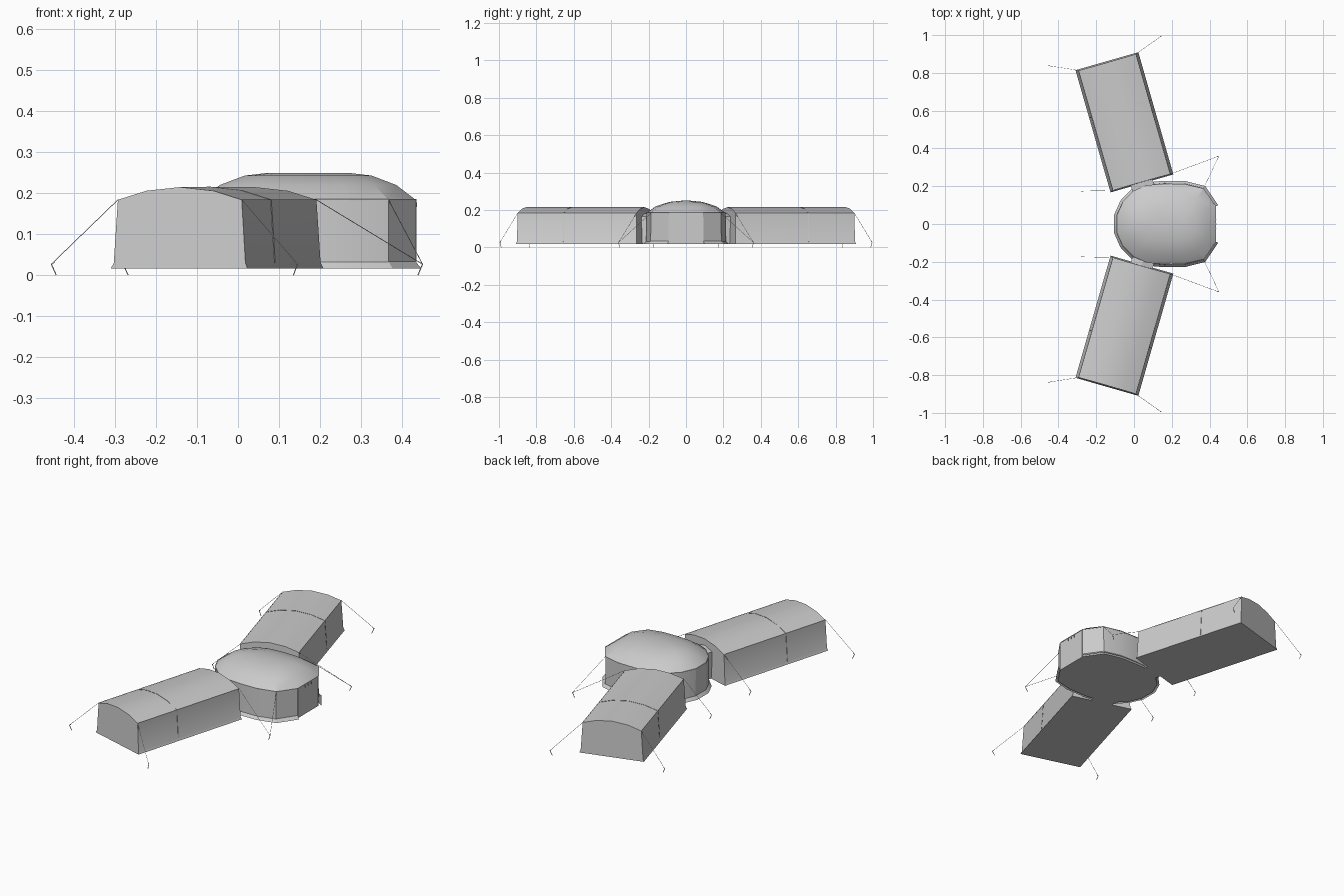
import bpy, bmesh, math
from mathutils import Vector

if "Cube" in bpy.data.objects:
    bpy.data.objects.remove(bpy.data.objects["Cube"])

FLOOR, EAVE = 0.017, 0.184


def make(name, verts, faces, angle=22):
    me = bpy.data.meshes.new(name)
    bm = bmesh.new()
    vs = [bm.verts.new(v) for v in verts]
    for f in faces:
        bm.faces.new([vs[i] for i in f])
    bmesh.ops.remove_doubles(bm, verts=bm.verts, dist=1e-5)
    bmesh.ops.recalc_face_normals(bm, faces=bm.faces)
    bm.to_mesh(me)
    bm.free()
    ob = bpy.data.objects.new(name, me)
    bpy.context.collection.objects.link(ob)
    bpy.context.view_layer.objects.active = ob
    ob.select_set(True)
    bpy.ops.object.shade_smooth_by_angle(angle=math.radians(angle))
    ob.select_set(False)
    return ob


def loft(name, rings, caps=True, closed=True, angle=22):
    n = len(rings[0])
    verts = [p for r in rings for p in r]
    faces = []
    for k in range(len(rings) - 1):
        for i in range(n if closed else n - 1):
            j = (i + 1) % n
            faces.append((k * n + i, k * n + j, (k + 1) * n + j, (k + 1) * n + i))
    if caps:
        faces.append(tuple(range(n)))
        faces.append(tuple(range((len(rings) - 1) * n, len(rings) * n)))
    return make(name, verts, faces, angle)


def rod(name, a, b, r, sides=4):
    a, b = Vector(a), Vector(b)
    d = (b - a).normalized()
    u = d.orthogonal().normalized()
    w = d.cross(u)
    ring = [(u * math.cos(t) + w * math.sin(t)) * r
            for t in (2 * math.pi * i / sides for i in range(sides))]
    return loft(name, [[a + o for o in ring], [b + o for o in ring]])


# wing local frame: u runs outward along the wing, v across it
ANG = math.radians(16)
LENGTH = 0.673


def wing_point(side, u, v, z):
    x = 0.042 - math.sin(ANG) * u + math.cos(ANG) * v
    y = 0.215 + math.cos(ANG) * u + math.sin(ANG) * v
    return Vector((x, y * side, z))


# half profile of a wing: half width, height, inset of end wall
PROFILE = [(0.173, FLOOR, 0), (0.167, 0.030, 0.004), (0.157, EAVE, 0.006),
           (0.085, 0.206, 0.007), (0.0, 0.215, 0.007)]
FULL = [(-w, z, e) for w, z, e in PROFILE] + PROFILE[-2::-1]

for side, tag in ((1, "back"), (-1, "front")):
    # wing shell
    rings = []
    for u, s in ((0, 1), (LENGTH * 0.61, 0), (LENGTH, -1)):
        rings.append([wing_point(side, u + s * e, v, z) for v, z, e in FULL])
    loft(tag + "_wing", rings)

    # pole arch showing at the seam
    for i in range(1, len(FULL) - 2):
        pts = [wing_point(side, LENGTH * 0.61, v, z) for v, z, e in FULL[i:i + 2]]
        rod(tag + "_wing_seam", pts[0], pts[1], 0.002)

    # eave piping along the wing
    for v in (-0.157, 0.157):
        rod(tag + "_eave_piping", wing_point(side, 0.006, v, EAVE),
            wing_point(side, LENGTH - 0.006, v, EAVE), 0.0015)

    # short tunnel joining wing to living area
    tunnel = [(-0.06, FLOOR), (-0.06, 0.165), (0, 0.18), (0.06, 0.165), (0.06, FLOOR)]
    loft(tag + "_tunnel", [[wing_point(side, u, v, z) for v, z in tunnel]
                           for u in (-0.07, 0.012)])

    # guy ropes and bent pegs
    corner = [wing_point(side, u, v, EAVE)
              for u, v in ((LENGTH - 0.006, -0.157), (LENGTH - 0.006, 0.157),
                           (0.006, -0.157), (0.006, 0.157))]
    corner.append(Vector((0.367, 0.186 * side, EAVE)))
    pegs = [(-0.455, 0.838), (0.145, 0.995), (-0.28, 0.174), (0.45, 0.36), (0.45, 0.36)]
    for k, (c, (px, py)) in enumerate(zip(corner, pegs)):
        top = Vector((px, py * side, 0.027))
        rod(tag + "_guy_rope", c, top, 0.001, 3)
        if k == 4:
            continue
        inward = (Vector((c.x, c.y, 0)) - Vector((top.x, top.y, 0))).normalized()
        foot = top + inward * 0.012
        foot.z = 0.0005
        rod(tag + "_peg", top, foot, 0.0017)
        rod(tag + "_peg_hook", top, top + inward * 0.008 + Vector((0, 0, 0.005)), 0.0017)

# central living area: half outline, mirrored in y
HALF = [(0.433, 0.092), (0.367, 0.186), (0.27, 0.21), (0.16, 0.212),
        (0.065, 0.203), (0.0, 0.175), (-0.06, 0.115), (-0.092, 0.045)]
OUT = HALF + [(x, -y) for x, y in reversed(HALF)]
CX = 0.172


def ring(sx, sy, z):
    return [Vector((CX + (x - CX) * sx, y * sy, z)) for x, y in OUT]


dome = [ring(1.0, 1.02, FLOOR), ring(1, 1, EAVE), ring(0.82, 0.76, 0.220),
        ring(0.59, 0.42, 0.243), ring(0.38, 0.12, 0.2495)]
loft("living_dome", dome)

# ground skirt, left open at the doorway
outer, inner = ring(1.05, 1.08, FLOOR), ring(1.0, 1.01, 0.034)
loft("dome_skirt", [outer, inner], caps=False, closed=False)

# eave piping round the dome
edge = ring(1.002, 1.002, EAVE)
for i in range(len(edge)):
    rod("dome_eave_piping", edge[i], edge[(i + 1) % len(edge)], 0.002)

# rolled door under the eave, with toggles
for y in (-0.025, 0, 0.025):
    rod("door_toggle", (0.435, y, 0.178), (0.435, y, 0.166), 0.002)
for y in (-0.09, 0.09):
    rod("door_zip", (0.434, y, FLOOR), (0.434, y, EAVE), 0.0015)
